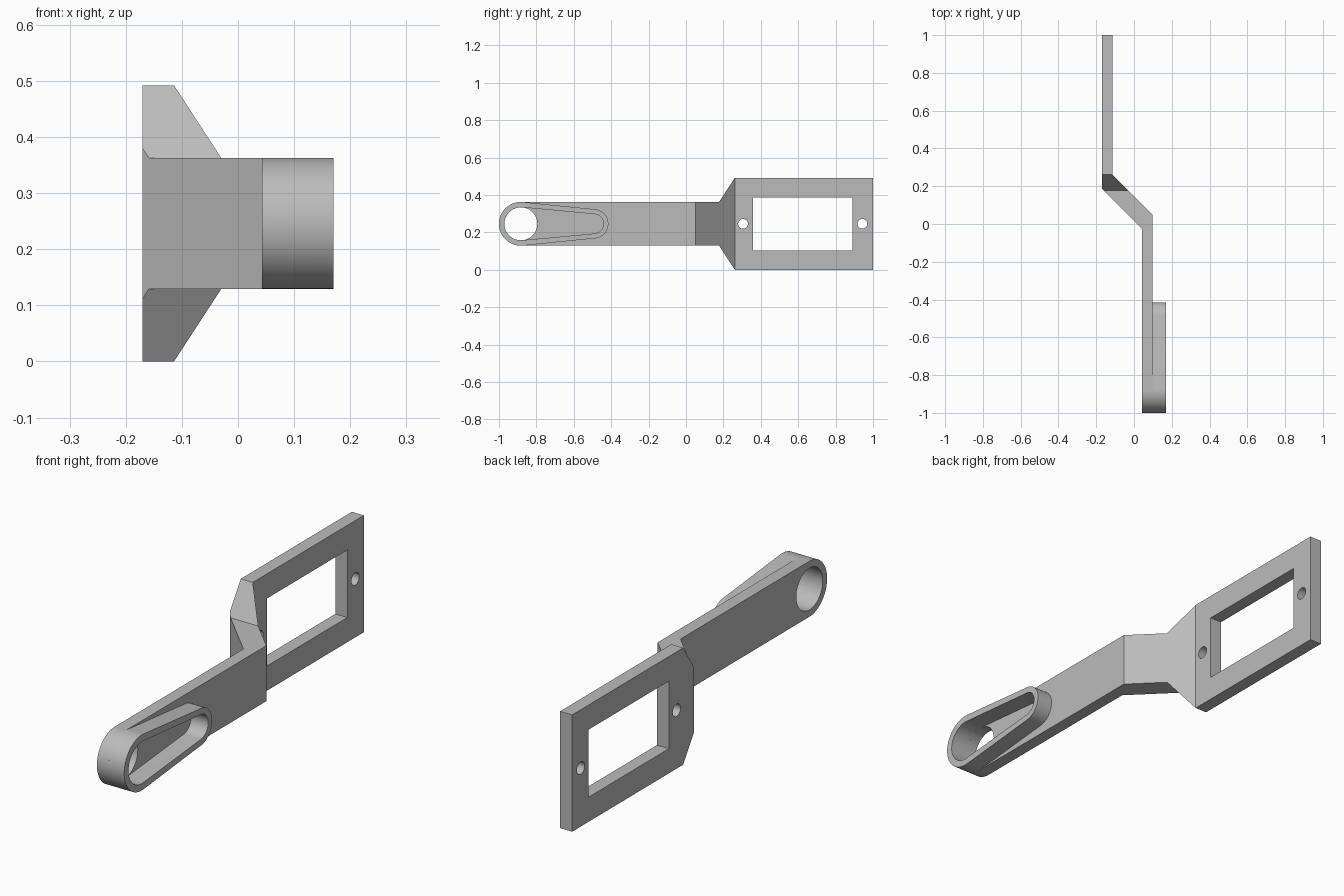
import bpy
import bmesh
from math import acos, cos, sin, pi
from mathutils import Vector

default_cube = bpy.data.objects.get("Cube")
if default_cube:
    bpy.data.objects.remove(default_cube, do_unlink=True)

grey = bpy.data.materials.new("plain_grey")
grey.use_nodes = True
colour = (0.5, 0.5, 0.5, 1)
grey.diffuse_color = colour
grey.node_tree.nodes["Principled BSDF"].inputs["Base Color"].default_value = colour

MID = 0.246                      # height of the centre line
HALF = 0.117                     # half height of the arm
PIVOT = -0.883                   # centre of the round end
TIP = -0.493                     # centre of the small end of the socket
ARM_BACK, ARM_FACE, RIM_FACE = 0.043, 0.097, 0.17


def prism(name, points, direction):
    """Closed outline of 3D points extruded along a direction."""
    bm = bmesh.new()
    face = bm.faces.new([bm.verts.new(p) for p in points])
    out = bmesh.ops.extrude_face_region(bm, geom=[face])
    verts = [v for v in out["geom"] if isinstance(v, bmesh.types.BMVert)]
    bmesh.ops.translate(bm, verts=verts, vec=Vector(direction))
    bmesh.ops.recalc_face_normals(bm, faces=bm.faces)
    mesh = bpy.data.meshes.new(name)
    bm.to_mesh(mesh)
    bm.free()
    mesh.materials.append(grey)
    obj = bpy.data.objects.new(name, mesh)
    bpy.context.collection.objects.link(obj)
    return obj


def side_prism(name, outline, x0, x1):
    """Outline given as (y, height above centre line), extruded along x."""
    return prism(name, [(x0, y, MID + h) for y, h in outline], (x1 - x0, 0, 0))


def arc(centre, radius, start, end, steps):
    return [(centre + radius * cos(start + (end - start) * i / steps),
             radius * sin(start + (end - start) * i / steps))
            for i in range(steps + 1)]


def circle(centre, radius, steps=48):
    return arc(centre, radius, 0, 2 * pi, steps)[:-1]


def teardrop(big, small):
    """Two circles joined by their outer tangents."""
    a = acos((big - small) / (TIP - PIVOT))
    return arc(PIVOT, big, a, 2 * pi - a, 40) + arc(TIP, small, -a, a, 28)


def boolean(target, tool, operation):
    mod = target.modifiers.new(operation.lower(), "BOOLEAN")
    mod.operation, mod.solver, mod.object = operation, "EXACT", tool
    bpy.context.view_layer.update()
    graph = bpy.context.evaluated_depsgraph_get()
    mesh = bpy.data.meshes.new_from_object(target.evaluated_get(graph))
    target.modifiers.clear()
    target.data = mesh
    bpy.data.objects.remove(tool, do_unlink=True)


# Cranked strip, seen from above
strip = [(ARM_BACK, -1.1), (ARM_FACE, -1.1), (ARM_FACE, 0.05), (-0.114, 0.261),
         (-0.114, 1), (-0.17, 1), (-0.17, 0.188), (ARM_BACK, -0.025)]
bracket = prism("mounting_bracket", [(x, y, -0.1) for x, y in strip], (0, 0, 0.8))

# Side silhouette: round end, straight arm, flared plate
upper = [(0.177, HALF), (0.261, MID), (1, MID)]
silhouette = (arc(PIVOT, HALF, pi / 2, 3 * pi / 2, 40)
              + [(y, -h) for y, h in upper] + upper[::-1])
boolean(bracket, side_prism("silhouette", silhouette, -0.5, 0.5), "INTERSECT")

# Raised socket with its recess and the through hole
boolean(bracket, side_prism("socket_rim", teardrop(HALF, 0.078), 0.07, RIM_FACE), "UNION")
boolean(bracket, side_prism("recess", teardrop(0.088, 0.052), 0.09, 0.3), "DIFFERENCE")
boolean(bracket, side_prism("pivot_hole", circle(PIVOT, 0.088), 0, 0.3), "DIFFERENCE")

# Plate window and the two screw holes
window = [(0.357, -0.142), (0.89, -0.142), (0.89, 0.142), (0.357, 0.142)]
boolean(bracket, side_prism("window", window, -0.3, 0), "DIFFERENCE")
for y in (0.305, 0.943):
    boolean(bracket, side_prism("screw_hole", circle(y, 0.026, 32), -0.3, 0), "DIFFERENCE")

bpy.ops.object.select_all(action="DESELECT")
bracket.select_set(True)
bpy.context.view_layer.objects.active = bracket
bpy.ops.object.shade_smooth_by_angle(angle=0.5)
